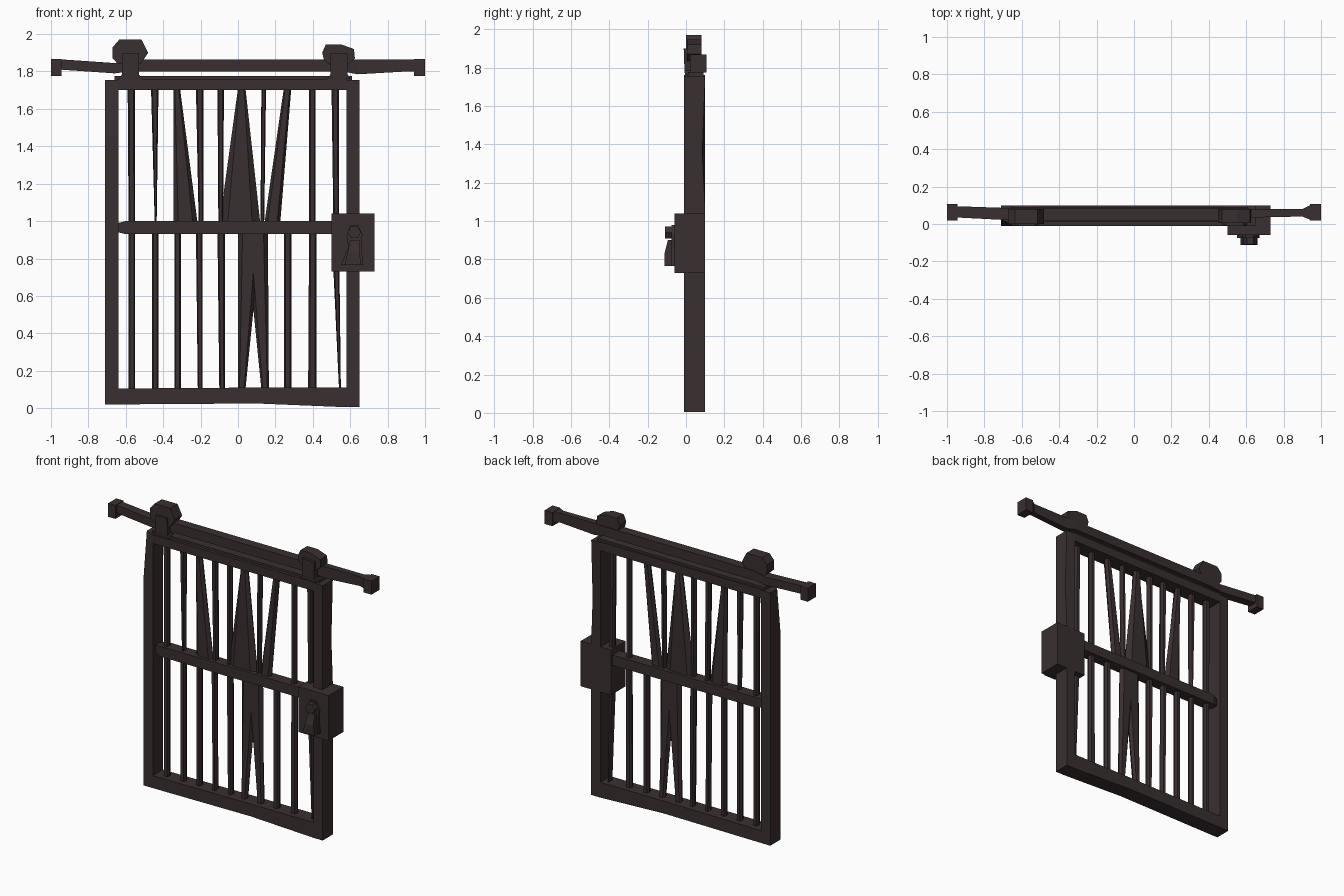
import bpy, bmesh, math

iron = bpy.data.materials.new("dark_brown_iron")
iron.diffuse_color = (0.042, 0.028, 0.030, 1)


def finish(name, bm):
    bmesh.ops.recalc_face_normals(bm, faces=bm.faces)
    me = bpy.data.meshes.new(name)
    bm.to_mesh(me)
    bm.free()
    me.materials.append(iron)
    ob = bpy.data.objects.new(name, me)
    bpy.context.collection.objects.link(ob)
    return ob


def loft(name, sections):
    """Skin a solid through equal-length rings of 3D points."""
    bm = bmesh.new()
    rings = [[bm.verts.new(p) for p in s] for s in sections]
    n = len(rings[0])
    for a, b in zip(rings, rings[1:]):
        for i in range(n):
            j = (i + 1) % n
            bm.faces.new((a[i], a[j], b[j], b[i]))
    bm.faces.new(rings[0][::-1])
    bm.faces.new(rings[-1])
    return finish(name, bm)


def ring_z(x0, x1, y0, y1, z):
    return [(x0, y0, z), (x1, y0, z), (x1, y1, z), (x0, y1, z)]


def ring_x(x, y0, y1, z0, z1):
    return [(x, y0, z0), (x, y1, z0), (x, y1, z1), (x, y0, z1)]


def box(name, x0, x1, y0, y1, z0, z1):
    return loft(name, [ring_z(x0, x1, y0, y1, z0), ring_z(x0, x1, y0, y1, z1)])


def plate(name, pts, y0, y1):
    """Extrude an x-z outline between two depths."""
    return loft(name, [[(x, y, z) for x, z in pts] for y in (y0, y1)])


def bar_ring(x0, x1, z, d=0.02, yc=0.045):
    """Six sided bar section with a flat front and back."""
    q = (x1 - x0) * 0.2
    return [(x0, yc, z), (x0 + q, yc - d, z), (x1 - q, yc - d, z),
            (x1, yc, z), (x1 - q, yc + d, z), (x0 + q, yc + d, z)]


def bar(name, b0, b1, t0, t1, zb, zt):
    loft(name, [bar_ring(b0, b1, zb), bar_ring(t0, t1, zt)])


# Door frame: stiles with worn corners, top and bottom rails
Y0, Y1 = -0.01, 0.10
top_left = ring_z(-0.71, -0.64, Y0, Y1, 1.755)
top_left[0] = (-0.71, 0.025, 1.755)
loft("left_stile", [ring_z(-0.71, -0.64, Y0, Y1, 0.02),
                    ring_z(-0.71, -0.64, Y0, Y1, 1.45), top_left])
waist = ring_z(0.58, 0.65, Y0, Y1, 1.35)
waist[2] = (0.65, 0.085, 1.35)
loft("right_stile", [ring_z(0.58, 0.65, Y0, Y1, 0.005),
                     ring_z(0.58, 0.65, Y0, Y1, 1.05), waist,
                     ring_z(0.58, 0.65, Y0, Y1, 1.755)])
box("top_rail", -0.64, 0.58, Y0, Y1, 1.70, 1.76)
box("top_rail_cap", -0.66, 0.61, 0.01, 0.09, 1.755, 1.775)
loft("bottom_rail", [ring_x(-0.64, Y0, Y1, 0.02, 0.105),
                     ring_x(0.1, Y0, Y1, 0.025, 0.11),
                     ring_x(0.58, Y0, Y1, 0.005, 0.11)])
loft("middle_rail", [ring_x(-0.64, 0.02, 0.07, 0.94, 0.99),
                     ring_x(-0.60, 0.005, 0.085, 0.93, 1.0),
                     ring_x(0.58, 0.005, 0.085, 0.93, 1.0)])

# Upright bars: (bottom x0, bottom x1, top x0, top x1)
upper = [(-0.585, -0.55, -0.59, -0.55), (-0.445, -0.435, -0.465, -0.425),
         (-0.345, -0.215, -0.345, -0.31), (-0.21, -0.185, -0.225, -0.185),
         (-0.105, -0.08, -0.11, -0.075), (-0.10, 0.12, 0.0, 0.04),
         (0.12, 0.14, 0.125, 0.15), (0.14, 0.225, 0.245, 0.285),
         (0.38, 0.415, 0.38, 0.415), (0.51, 0.54, 0.50, 0.54)]
lower = [(-0.585, -0.55, -0.585, -0.55), (-0.46, -0.425, -0.46, -0.425),
         (-0.34, -0.305, -0.34, -0.305), (-0.215, -0.19, -0.225, -0.19),
         (-0.10, -0.07, -0.11, -0.07), (0.0, 0.04, 0.0, 0.125),
         (0.125, 0.165, 0.04, 0.16), (0.245, 0.285, 0.245, 0.285),
         (0.375, 0.42, 0.38, 0.42), (0.54, 0.55, 0.50, 0.54)]
for i, b in enumerate(upper):
    bar(f"upper_bar_{i}", *b, 0.98, 1.71)
for i, b in enumerate(lower):
    bar(f"lower_bar_{i}", *b, 0.10, 0.95)

# Overhead track with end stops
loft("track", [ring_x(-0.95, 0.035, 0.095, 1.81, 1.865),
               ring_x(-0.66, 0.02, 0.085, 1.79, 1.845),
               ring_x(-0.58, 0.02, 0.085, 1.80, 1.865),
               ring_x(0.56, 0.02, 0.085, 1.80, 1.865),
               ring_x(0.64, 0.035, 0.08, 1.785, 1.865),
               ring_x(0.90, 0.04, 0.08, 1.80, 1.865),
               ring_x(0.95, 0.02, 0.105, 1.80, 1.865)])
box("left_end_stop", -1.0, -0.945, 0.02, 0.107, 1.775, 1.868)
box("right_end_stop", 0.94, 1.0, 0.02, 0.107, 1.775, 1.868)

# Rollers and hangers
roller = [(-0.67, 1.93), (-0.635, 1.97), (-0.515, 1.97), (-0.48, 1.90),
          (-0.52, 1.84), (-0.64, 1.84), (-0.67, 1.87)]
plate("left_roller", roller, 0.0, 0.08)
plate("right_roller", [(0.45, 1.90), (0.47, 1.945), (0.55, 1.945), (0.62, 1.92),
                       (0.625, 1.87), (0.58, 1.83), (0.50, 1.83), (0.46, 1.86)],
      0.005, 0.08)
for side, x, top in (("left", -0.575, 1.90), ("right", 0.54, 1.90)):
    loft(f"{side}_hanger", [ring_z(x - 0.065, x + 0.065, -0.005, 0.095, 1.76),
                            ring_z(x - 0.045, x + 0.045, -0.008, 0.03, 1.785),
                            ring_z(x - 0.045, x + 0.045, -0.012, 0.03, top)])

# Lock case with keyhole cover
box("lock_case", 0.50, 0.73, -0.06, 0.10, 0.73, 1.04)
plate("keyhole_backplate", [(0.55, 0.765), (0.67, 0.765), (0.66, 0.86),
                            (0.665, 0.93), (0.64, 0.98), (0.60, 0.98),
                            (0.58, 0.92), (0.59, 0.86)], -0.075, -0.055)
loft("keyhole_skirt", [ring_z(0.57, 0.66, -0.112, -0.06, 0.765),
                       ring_z(0.585, 0.65, -0.112, -0.06, 0.83),
                       ring_z(0.60, 0.65, -0.095, -0.06, 0.90)])
plate("keyhole_knob", [(0.622 + 0.036 * math.cos(a), 0.94 + 0.036 * math.sin(a))
                       for a in (math.pi * k / 3 for k in range(6))], -0.11, -0.06)
